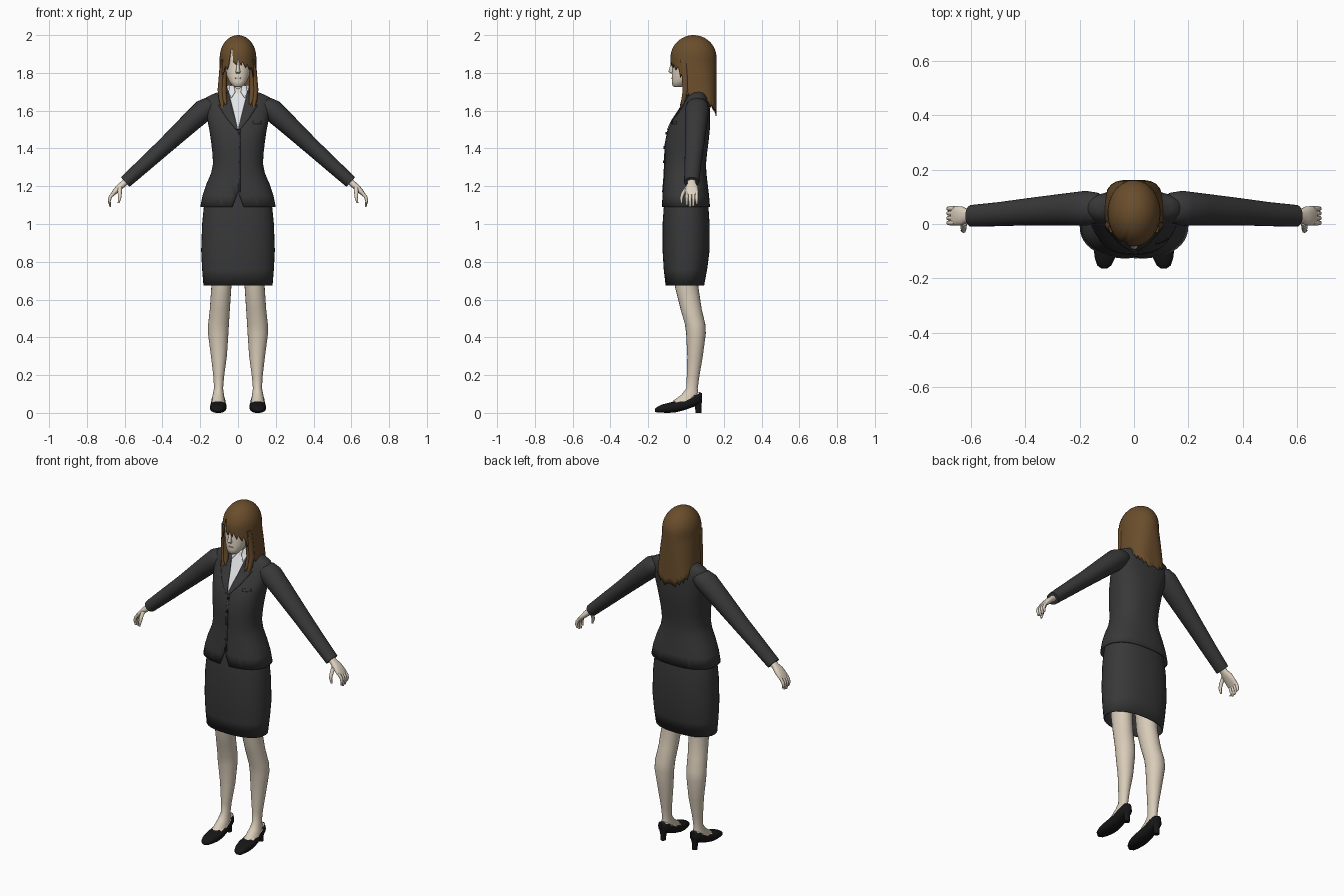
import bpy, bmesh, math
from mathutils import Vector
from mathutils.bvhtree import BVHTree

if "Cube" in bpy.data.objects:
    bpy.data.objects.remove(bpy.data.objects["Cube"])


def material(name, r, g, b):
    m = bpy.data.materials.new(name)
    m.use_nodes = True
    m.diffuse_color = (r, g, b, 1)
    bsdf = m.node_tree.nodes["Principled BSDF"]
    bsdf.inputs["Base Color"].default_value = (r, g, b, 1)
    bsdf.inputs["Roughness"].default_value = 0.8
    return m


SUIT = material("charcoal cloth", .04, .04, .041)
SHIRT = material("white cotton", .82, .83, .86)
SKIN = material("skin", .75, .66, .54)
STOCKING = material("stocking", .69, .60, .48)
HAIR = material("brown hair", .145, .075, .025)
SHOE = material("black leather", .008, .008, .009)
LIPS = material("lips", .56, .42, .35)
BUTTON = material("dark button", .015, .015, .016)
X, Y, Z = Vector((1, 0, 0)), Vector((0, 1, 0)), Vector((0, 0, 1))


def finish(bm, name, mats, mirror=False, thick=0, angle=50):
    """Turn a bmesh into a smooth object, optionally mirrored and thickened."""
    bmesh.ops.recalc_face_normals(bm, faces=bm.faces)
    mesh = bpy.data.meshes.new(name)
    bm.to_mesh(mesh)
    bm.free()
    ob = bpy.data.objects.new(name, mesh)
    bpy.context.collection.objects.link(ob)
    for m in mats:
        mesh.materials.append(m)
    bpy.ops.object.select_all(action='DESELECT')
    ob.select_set(True)
    bpy.context.view_layer.objects.active = ob
    bpy.ops.object.shade_smooth_by_angle(angle=math.radians(angle))
    if thick:
        s = ob.modifiers.new("thickness", 'SOLIDIFY')
        s.thickness = thick
    if mirror:
        ob.modifiers.new("mirror", 'MIRROR')
    return ob


def loft(rings, u=X, v=Y, n=24, p=2.0, caps=(True, True)):
    """Skin superellipse rings (x, y, z, half_u, half_v)."""
    bm = bmesh.new()
    rows = []
    for x, y, z, a, b in rings:
        row = []
        for i in range(n):
            t = math.tau * i / n
            c, s = math.cos(t), math.sin(t)
            c = math.copysign(abs(c) ** (2 / p), c)
            s = math.copysign(abs(s) ** (2 / p), s)
            row.append(bm.verts.new(Vector((x, y, z)) + u * a * c + v * b * s))
        rows.append(row)
    for r, q in zip(rows, rows[1:]):
        for i in range(n):
            j = (i + 1) % n
            bm.faces.new((r[i], r[j], q[j], q[i]))
    for use, row in zip(caps, (rows[0], rows[-1])):
        if use:
            bm.faces.new(row)
    return bm


def body(levels, **kw):
    """Loft upright from (z, front, back, half_width)."""
    return loft([(0, (f + b) / 2, z, w, (b - f) / 2) for z, f, b, w in levels], **kw)


# Skirt
finish(body([(.675, -.108, .096, .183), (.76, -.118, .112, .19), (.86, -.124, .125, .195),
             (1.0, -.124, .125, .19), (1.1, -.117, .118, .18), (1.22, -.1, .1, .15)],
            n=40, p=2.3, caps=(False, True)), "skirt", [SUIT], thick=.005)

# Jacket, with the neckline and hem notch cut along straight lines
bm = body([(1.09, -.128, .127, .2), (1.15, -.125, .122, .188), (1.21, -.12, .115, .168),
           (1.27, -.115, .108, .142), (1.32, -.113, .106, .132), (1.38, -.113, .112, .136),
           (1.44, -.11, .12, .143), (1.5, -.095, .126, .152), (1.55, -.072, .127, .162),
           (1.6, -.038, .127, .17), (1.64, -.014, .124, .177), (1.67, .002, .117, .168),
           (1.685, .012, .112, .14), (1.7, .02, .11, .1), (1.735, .03, .102, .054)],
          n=44, p=2.4, caps=(False, False))
for k, z0 in ((.25, 1.5), (.5, 1.685), (.375, 1.17)):
    for side in (-1, 1):
        bmesh.ops.bisect_plane(bm, geom=bm.verts[:] + bm.edges[:] + bm.faces[:], dist=1e-5,
                               plane_co=(0, 0, z0), plane_no=(1, 0, side * k))
notch = []
for f in bm.faces:
    c = f.calc_center_median()
    if c.y < .06:
        if abs(c.x) < .5 * (c.z - 1.685):
            f.material_index = 2
        elif abs(c.x) < .25 * (c.z - 1.5):
            f.material_index = 1
        elif abs(c.x) < .375 * (1.17 - c.z):
            notch.append(f)
bmesh.ops.delete(bm, geom=notch, context='FACES')
bmesh.ops.recalc_face_normals(bm, faces=bm.faces)
surface = BVHTree.FromBMesh(bm)
finish(bm, "jacket", [SUIT, SHIRT, SKIN], thick=.004)


def front_y(x, z):
    hit = surface.ray_cast(Vector((x, -1, z)), Y)[0]
    return hit.y if hit else .05


def strip(name, rows, mat, off, mirror=True):
    """Cloth plate lying on the jacket front, rows of (z, inner_x, outer_x)."""
    bm = bmesh.new()
    grid = []
    for (z0, a0, b0), (z1, a1, b1) in zip(rows, rows[1:]):
        for s in range(4 if (z1, a1, b1) != rows[-1] else 5):
            t = s / 4
            z, a, b = z0 + (z1 - z0) * t, a0 + (a1 - a0) * t, b0 + (b1 - b0) * t
            xs = [a + (b - a) * i / 4 for i in range(5)]
            grid.append([bm.verts.new((x, front_y(x, z) - off, z)) for x in xs])
    for r, q in zip(grid, grid[1:]):
        for i in range(4):
            bm.faces.new((r[i], r[i + 1], q[i + 1], q[i]))
    finish(bm, name, [mat], mirror, thick=.004)


# Lapels, shirt collar, front edge, breast pocket, buttons
strip("lapel", [(1.7, .05, .08), (1.65, .0375, .1), (1.64, .035, .075), (1.63, .0325, .105),
                (1.56, .015, .06), (1.5, 0, .01)], SUIT, .006)
strip("shirt_collar", [(1.732, .022, .045), (1.7, .014, .05), (1.67, .034, .038)], SHIRT, .009)
strip("front_edge", [(1.5, 0, .012), (1.17, 0, .012)], SUIT, .003, False)
strip("breast_pocket", [(1.545, .08, .125), (1.53, .08, .125)], SUIT, .004, False)
for i in range(3):
    z = 1.48 - .075 * i
    y = front_y(.006, z)
    finish(loft([(.008, y - .008, z, .007, .007), (.008, y, z, .007, .007)], v=Z, n=12),
           "button", [BUTTON])

# Sleeves
slant = Vector((math.sin(.733), 0, math.cos(.733)))
finish(loft([(.11, .06, 1.64, .03, .04), (.14, .06, 1.63, .05, .056), (.178, .058, 1.605, .059, .064),
             (.25, .054, 1.54, .054, .059), (.39, .045, 1.41, .044, .05),
             (.5, .036, 1.31, .039, .044), (.597, .03, 1.222, .034, .04)], u=slant),
       "sleeve", [SUIT], mirror=True)

# Hands
finish(loft([(.585, .03, 1.233, .018, .022), (.608, .03, 1.212, .017, .022),
             (.63, .03, 1.193, .017, .034), (.655, .03, 1.168, .013, .036),
             (.668, .03, 1.15, .009, .034)], u=slant, n=16, p=2.4), "palm", [SKIN], mirror=True)
bend = Vector((.94, 0, .34))
for i, tip in enumerate((1.1, 1.09, 1.093, 1.105)):
    y = .004 + .0175 * i
    finish(loft([(.657, y, 1.168, .009, .009), (.676, y, 1.143, .009, .009),
                 (.682, y, 1.122, .008, .008), (.676, y, tip, .005, .006)], u=bend, n=8),
           "finger", [SKIN], mirror=True)
finish(loft([(.625, .005, 1.195, .012, .012), (.626, -.015, 1.165, .011, .011),
             (.626, -.024, 1.14, .009, .009), (.632, -.024, 1.112, .005, .005)], n=8),
       "thumb", [SKIN], mirror=True)

# Legs, running down into the feet
finish(loft([(.088, .0, .85, .065, .07), (.088, .003, .67, .053, .062), (.096, .027, .55, .053, .056),
             (.103, .048, .47, .055, .054), (.105, .053, .42, .054, .052), (.101, .048, .3, .042, .041),
             (.102, .037, .19, .028, .033), (.103, .032, .13, .024, .03),
             (.104, .02, .095, .03, .045), (.105, .0, .06, .035, .075)]), "leg", [STOCKING], mirror=True)

# Pumps, with an open top
bm = loft([(.109, -.164, .014, .01, .008), (.109, -.152, .017, .026, .015), (.107, -.125, .023, .037, .022),
           (.105, -.09, .027, .043, .027), (.104, -.055, .032, .044, .029), (.104, -.01, .043, .04, .029),
           (.104, .04, .066, .036, .034), (.104, .07, .078, .03, .032), (.104, .086, .084, .014, .02)],
          v=Z, n=24, p=2.4)
bmesh.ops.recalc_face_normals(bm, faces=bm.faces)
for f in bm.faces:
    c = f.calc_center_median()
    if -.06 < c.y < .07 and f.normal.z > .6 and abs(c.x - .104) < .034:
        f.material_index = 1
finish(bm, "shoe", [SHOE, STOCKING], mirror=True)
finish(loft([(.104, .066, 0, .014, .015), (.104, .064, .035, .017, .017), (.104, .058, .07, .028, .028)],
            n=16), "heel", [SHOE], mirror=True)

# Neck and head
finish(loft([(0, .066, 1.66, .042, .04), (0, .06, 1.73, .037, .036), (0, .045, 1.79, .04, .04)]),
       "neck", [SKIN])
finish(body([(1.724, -.06, -.03, .015), (1.732, -.072, -.005, .03), (1.755, -.075, .03, .047),
             (1.785, -.075, .07, .06), (1.82, -.073, .1, .068), (1.85, -.071, .12, .073),
             (1.89, -.074, .13, .076), (1.93, -.064, .12, .068), (1.965, -.03, .09, .045)],
            n=32, p=2.2), "head", [SKIN])
finish(loft([(0, -.07, 1.86, .006, .006), (0, -.077, 1.83, .008, .009),
             (0, -.08, 1.806, .013, .013), (0, -.073, 1.797, .01, .008)], n=12), "nose", [SKIN])
finish(loft([(0, -.077, 1.772, .018, .004), (0, -.07, 1.772, .019, .005)], v=Z, n=12), "mouth", [LIPS])

# Hair: columns running from the crown to a ragged end
COLS, ROWS = 72, 18


def hair_end(i):
    a = math.tau * i / COLS
    a = a - math.tau if a > math.pi else a
    rag = .012 * (i % 3)
    if -.5 < a < -.3:
        return 1.925
    if abs(a) < .9:
        return 1.87 - .045 * abs(a) - rag
    if abs(a) < 1.2:
        return 1.8 - rag
    return 1.7 - .11 * (abs(a) - 1.2) / (math.pi - 1.2) - rag


def hair_point(i, z):
    a = math.tau * i / COLS
    r = math.sqrt(max(0, 1 - ((z - 1.88) / .12) ** 2)) if z > 1.88 else 1
    drop = max(0, 1.85 - z) / .26
    s, c = math.sin(a), -math.cos(a)
    e = 2 / (2 + 1.4 * drop) if c > 0 else 1
    return (r * (.097 + .016 * drop) * math.copysign(abs(s) ** e, s),
            .04 + r * .122 * math.copysign(abs(c) ** e, c), z)


bm = bmesh.new()
cols = []
for i in range(COLS):
    fall = 2 - hair_end(i)
    cols.append([bm.verts.new(hair_point(i, 2 - fall * (1 - math.cos(math.pi / 2 * j / ROWS))))
                 for j in range(ROWS + 1)])
for i in range(COLS):
    a, b = cols[i], cols[(i + 1) % COLS]
    for j in range(ROWS):
        bm.faces.new((a[j], a[j + 1], b[j + 1], b[j]))
bmesh.ops.remove_doubles(bm, verts=bm.verts, dist=1e-4)
finish(bm, "hair", [HAIR], thick=.005)

# Long front locks resting on the chest
for x, tip in ((.088, 1.585), (.072, 1.625)):
    finish(loft([(x - .004, -.012, 1.87, .008, .02), (x, -.005, 1.78, .014, .018),
                 (x + .004, -.002, 1.71, .016, .016), (x, -.012, 1.66, .014, .013),
                 (x - .01, -.03, tip, .002, .003)], n=10), "front_lock", [HAIR], mirror=True)
